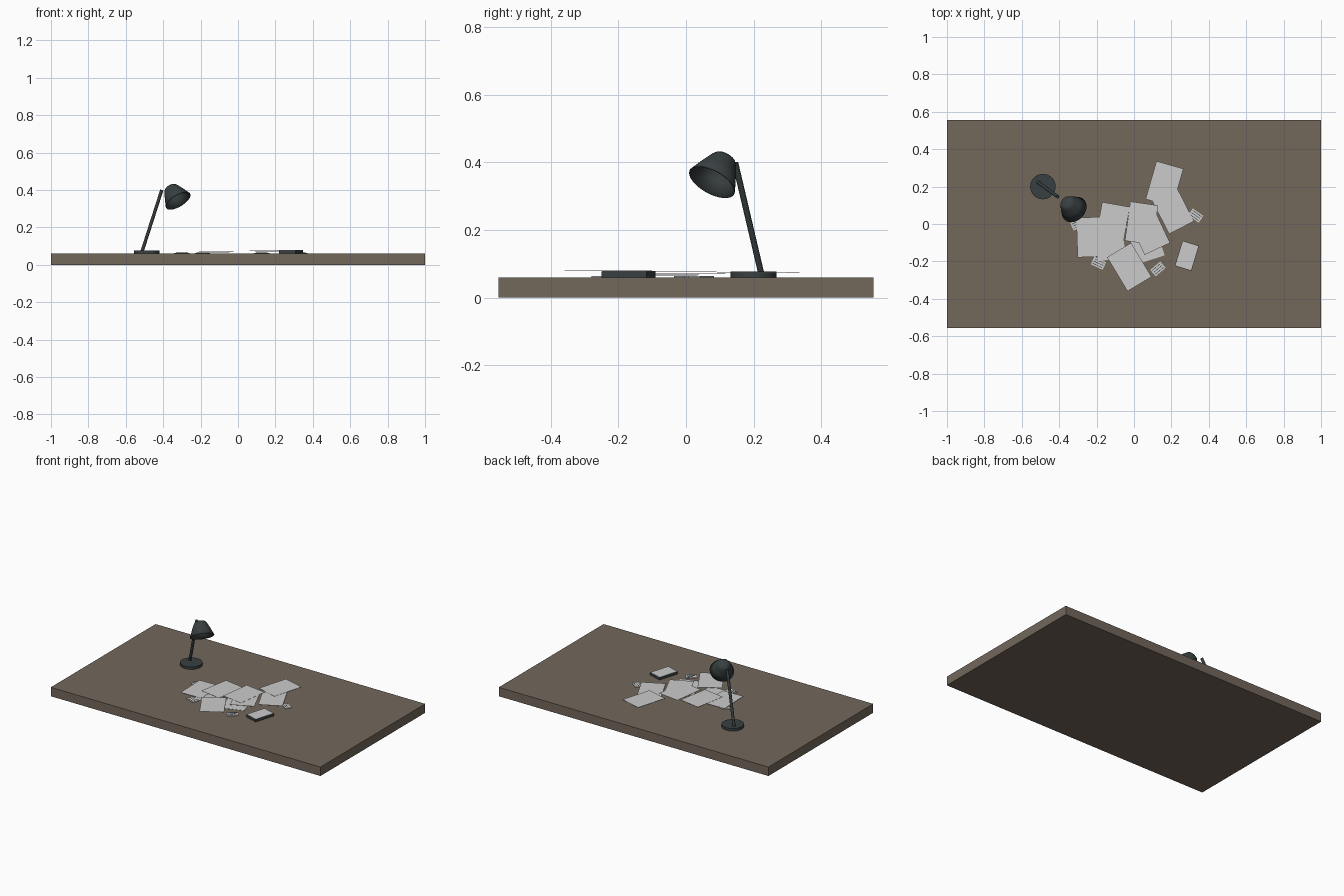
import bpy, bmesh, math
from mathutils import Vector, Matrix

if "Cube" in bpy.data.objects:
    bpy.data.objects.remove(bpy.data.objects["Cube"])

TOP = 0.06


def material(name, rgb):
    m = bpy.data.materials.new(name)
    m.use_nodes = True
    m.diffuse_color = (*rgb, 1)
    bsdf = m.node_tree.nodes["Principled BSDF"]
    bsdf.inputs["Base Color"].default_value = (*rgb, 1)
    bsdf.inputs["Roughness"].default_value = 0.7
    return m


wood = material("brown wood", (0.17, 0.135, 0.105))
metal = material("dark metal", (0.04, 0.05, 0.052))
paper = material("white paper", (0.6, 0.6, 0.6))


def finish(name, bm, mats, smooth=False):
    bmesh.ops.recalc_face_normals(bm, faces=bm.faces)
    mesh = bpy.data.meshes.new(name)
    bm.to_mesh(mesh)
    bm.free()
    for m in mats:
        mesh.materials.append(m)
    ob = bpy.data.objects.new(name, mesh)
    bpy.context.collection.objects.link(ob)
    if smooth:
        bpy.ops.object.select_all(action='DESELECT')
        bpy.context.view_layer.objects.active = ob
        ob.select_set(True)
        bpy.ops.object.shade_smooth_by_angle(angle=math.radians(35))
    return ob


def box(name, size, centre, mats, turn=0):
    bm = bmesh.new()
    bmesh.ops.create_cube(bm, size=1)
    bm.transform(Matrix.Translation(centre) @ Matrix.Rotation(math.radians(turn), 4, 'Z')
                 @ Matrix.Diagonal((*size, 1)))
    return finish(name, bm, mats)


def rod(name, start, end, radius, sides, mat):
    start, end = Vector(start), Vector(end)
    axis = end - start
    bm = bmesh.new()
    bmesh.ops.create_cone(bm, cap_ends=True, segments=sides, radius1=radius,
                          radius2=radius, depth=axis.length)
    bm.transform(Matrix.Translation((start + end) / 2)
                 @ axis.to_track_quat('Z', 'Y').to_matrix().to_4x4())
    return finish(name, bm, [mat], True)


# Table top
box("table_top", (2, 1.11, TOP), (0, 0, TOP / 2), [wood])

# Lamp foot and stem
rod("lamp_base", (-0.487, 0.2, TOP), (-0.487, 0.2, 0.077), 0.068, 40, metal)
rod("lamp_stem", (-0.512, 0.222, 0.074), (-0.408, 0.146, 0.398), 0.009, 16, metal)

# Lamp shade: tilted hollow cone with a rounded crown
bm = bmesh.new()
profile = [(0.075, 0), (0.058, 0.042), (0.042, 0.078), (0.034, 0.09), (0.02, 0.096), (0, 0.097)]
verts = [bm.verts.new((r, 0, z)) for r, z in profile]
edges = [bm.edges.new(pair) for pair in zip(verts, verts[1:])]
bmesh.ops.spin(bm, geom=verts + edges, axis=(0, 0, 1), cent=(0, 0, 0),
               angle=math.tau, steps=40)
bmesh.ops.remove_doubles(bm, verts=bm.verts, dist=0.0005)
bm.transform(Matrix.Translation((-0.32, 0.077, 0.342))
             @ Vector((-0.465, 0.426, 0.775)).to_track_quat('Z', 'Y').to_matrix().to_4x4())
shade = finish("lamp_shade", bm, [metal], True)
shell = shade.modifiers.new("wall", 'SOLIDIFY')
shell.thickness = 0.003

# Scattered sheets, lowest first: x, y, height, turn
sheets = [(-0.13, -0.085, 0.064, 6), (0.06, -0.09, 0.066, 18),
          (-0.23, -0.07, 0.068, 2), (0.206, 0.075, 0.07, 27),
          (-0.115, 0, 0.072, -10), (0.163, 0.214, 0.075, -16),
          (0.08, -0.037, 0.077, 25), (0.04, 0.005, 0.079, -8),
          (-0.025, -0.23, 0.081, 31)]
for x, y, z, turn in sheets:
    box("paper_sheet", (0.15, 0.212, 0.001), (x, y, z), [paper], turn)

# Small note cards with printed lines
for x, y, turn in [(0.33, 0.045, -35), (0.128, -0.24, 40), (-0.19, -0.21, -25), (-0.3, 0.0, 25)]:
    box("note_card", (0.07, 0.045, 0.004), (x, y, TOP + 0.002), [paper], turn)
    spin = Matrix.Rotation(math.radians(turn), 3, 'Z')
    for row in (-0.013, 0, 0.013):
        spot = Vector((x, y, TOP + 0.004)) + spin @ Vector((0, row, 0))
        box("printed_line", (0.056, 0.003, 0.001), spot, [metal], turn)

# Notepad: dark body with a pale top page
box("notepad_body", (0.092, 0.14, 0.017), (0.283, -0.17, TOP + 0.0085), [metal], -17)
box("notepad_page", (0.09, 0.138, 0.002), (0.283, -0.17, TOP + 0.018), [paper], -17)
